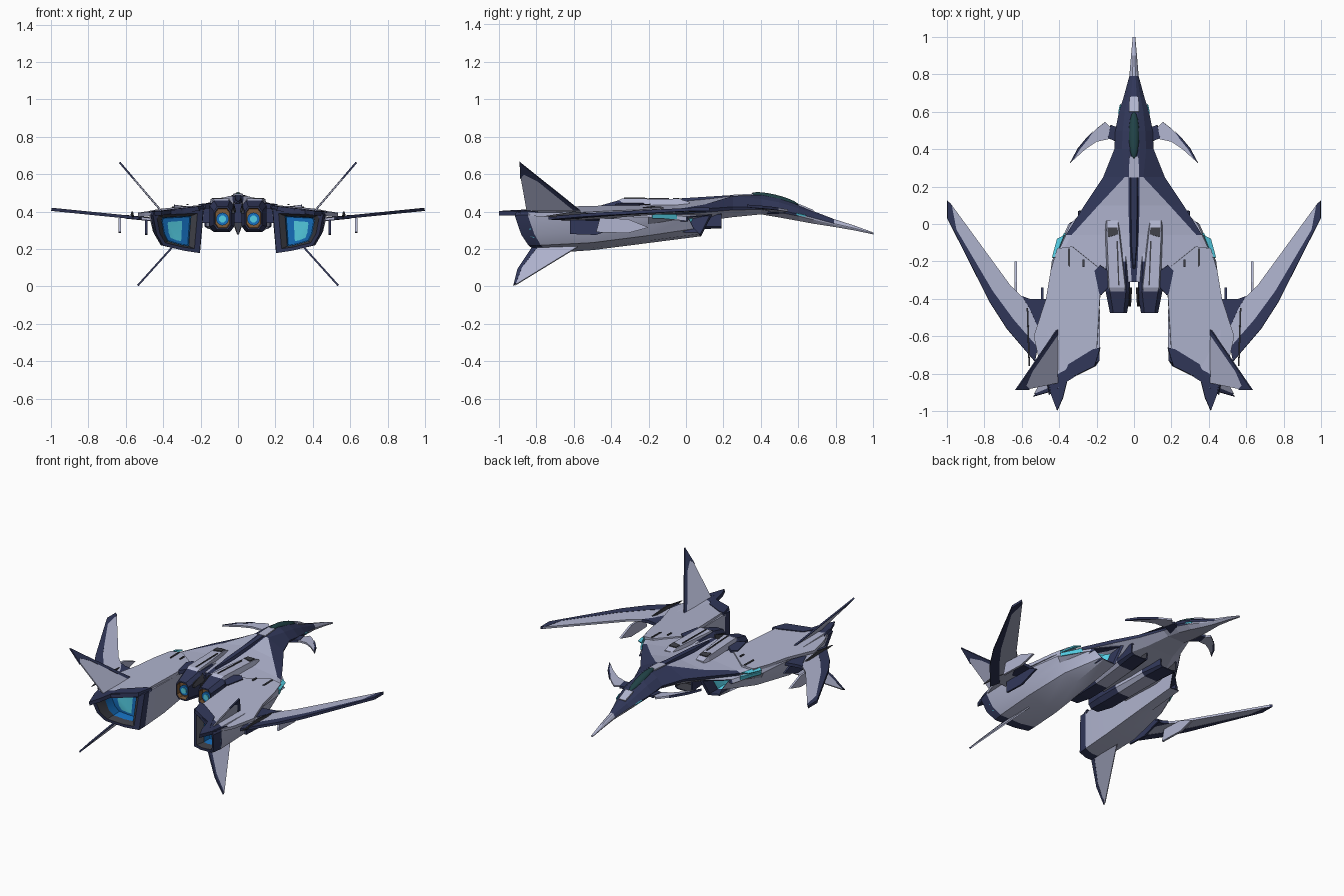
import bpy, bmesh, math
from mathutils import Vector

if "Cube" in bpy.data.objects:
    bpy.data.objects.remove(bpy.data.objects["Cube"])

COLORS = {
    "light_grey": (0.44, 0.463, 0.63), "navy": (0.031, 0.039, 0.102),
    "dark_metal": (0.05, 0.052, 0.065), "canopy_teal": (0.015, 0.055, 0.062),
    "glow_blue": (0.008, 0.16, 0.52), "glow_cyan": (0.09, 0.62, 0.78),
    "bronze": (0.20, 0.10, 0.04),
}
MATS = {}
for n, c in COLORS.items():
    MATS[n] = bpy.data.materials.new(n)
    MATS[n].diffuse_color = (*c, 1)


def build(name, verts, faces, cols, mirror=True, smooth=False):
    """Make an object from points, faces and one colour name per face."""
    me = bpy.data.meshes.new(name)
    bm = bmesh.new()
    vs = [bm.verts.new(v) for v in verts]
    used = sorted(set(cols))
    for f, c in zip(faces, cols):
        bm.faces.new([vs[i] for i in f]).material_index = used.index(c)
    bmesh.ops.recalc_face_normals(bm, faces=bm.faces)
    bm.to_mesh(me)
    bm.free()
    for c in used:
        me.materials.append(MATS[c])
    ob = bpy.data.objects.new(name, me)
    bpy.context.collection.objects.link(ob)
    if mirror:
        ob.modifiers.new("mirror", "MIRROR").use_mirror_merge = False
    if smooth:
        bpy.ops.object.select_all(action="DESELECT")
        ob.select_set(True)
        bpy.context.view_layer.objects.active = ob
        bpy.ops.object.shade_smooth_by_angle(angle=math.radians(25))
    return ob


def loft(name, rings, color, mirror=True, smooth=False, caps=("navy", "navy")):
    """Skin closed rings; color(ring, segment) names the colour."""
    n = len(rings[0])
    verts = [p for r in rings for p in r]
    faces, cols = [], []
    for j in range(len(rings) - 1):
        for i in range(n):
            k = (i + 1) % n
            faces.append((j*n + i, j*n + k, (j+1)*n + k, (j+1)*n + i))
            cols.append(color(j, i))
    faces += [tuple(range(n)), tuple(range((len(rings)-1)*n, len(rings)*n))]
    return build(name, verts, faces, cols + list(caps), mirror, smooth)


def plate(name, pts, mat, t=0.012, mirror=True):
    """Thin slab from a flat 3D outline."""
    P = [Vector(p) for p in pts]
    nrm = sum((P[i].cross(P[(i+1) % len(P)]) for i in range(len(P))), Vector()).normalized()
    return loft(name, [[p + nrm*t/2 for p in P], [p - nrm*t/2 for p in P]],
                lambda j, i: mat, mirror, caps=(mat, mat))


def shrink(ring, fx, dy=0, fz=None):
    fz = fz or fx
    c = sum((Vector(p) for p in ring), Vector()) / len(ring)
    return [Vector((c.x + (p[0]-c.x)*fx, p[1] + (c.y-p[1])*(1-fx) + dy, c.z + (p[2]-c.z)*fz)) for p in ring]


# ---- fuselage: y, half width, spine, paint line, top, edge and bottom heights
ST = [(1.0, .007, .002, .004, .290, .284, .278), (.9, .016, .005, .010, .327, .311, .299),
      (.79, .025, .008, .016, .362, .336, .318), (.68, .055, .015, .035, .404, .366, .335),
      (.6, .08, .02, .05, .437, .387, .35), (.5, .10, .025, .06, .471, .407, .368),
      (.4, .105, .03, .065, .491, .422, .385), (.25, .165, .03, .05, .485, .425, .37),
      (.1, .265, .03, .19, .467, .415, .35), (-.06, .365, .025, .335, .453, .40, .34),
      (-.2, .43, .02, .41, .45, .393, .34), (-.31, .45, .012, .43, .445, .39, .34)]
rings = []
for y, w, s, m, zt, ze, zb in ST:
    zm = ze + (zt - ze)*min(1, (w - m)/(w - s) + .12)
    h = [(s, y, zt - .002), (m, y, zm), (w, y, ze), (w*.97, y, ze - (ze-zb)*.3), (w*.6, y, zb)]
    rings.append(h + [(-x, a, b) for x, a, b in reversed(h)])


def hull_color(j, i):
    if i == 9:                                   # spine strip
        return "navy" if j >= 2 else "light_grey"
    i = min(i, 8 - i)
    if i == 0:                                   # spine to paint line
        return "navy" if 2 <= j < 7 else "light_grey"
    if i == 1:                                   # paint line to edge
        return "navy" if 2 <= j < 9 else "light_grey"
    return "navy" if i == 2 and 4 <= j < 9 else "light_grey"


loft("fuselage", rings, hull_color, mirror=False, caps=("light_grey", "navy"))

# ---- canopy and spine panels
bpy.ops.mesh.primitive_uv_sphere_add(segments=16, ring_count=10, location=(0, .475, .464), rotation=(-.24, 0, 0))
canopy = bpy.context.object
canopy.name = "canopy"
canopy.scale = (.029, .13, .026)
canopy.data.materials.append(MATS["canopy_teal"])
bpy.ops.object.shade_smooth_by_angle()
for n, y0, y1, z0, z1 in (("canopy_front_panel", .68, .6, .404, .437), ("canopy_rear_panel", .36, .25, .491, .485)):
    plate(n, [(-.024, y0, z0), (.024, y0, z0), (.028, y1, z1), (-.028, y1, z1)], "light_grey", .009, False)

# ---- large side nacelles with hollow glowing nozzles and intakes
def sect(y, xi, xo, zt, zb, slant=(0, 0, 0, 0, 0, 0, 0)):
    pts = [(xi, zt), (xo - .01, zt - .012), (xo, zt - .035), (xo - .02, zb + .10),
           (xo - .055, zb + .04), (xi + .1, zb + .012), (xi + .02, zb)]
    return [Vector((x, y + d, z)) for (x, z), d in zip(pts, slant)]


front = sect(.05, .2, .35, .385, .268, (.09, -.05, -.05, -.04, -.01, .02, .03))
rear = sect(-.76, .185, .455, .415, .178, (.03, -.14, -.155, -.12, -.08, -.04, 0))
lip = sect(-.70, .183, .468, .416, .180, (.02, -.13, -.145, -.11, -.075, -.04, 0))
nac = [shrink(front, .5, -.10), shrink(front, .82, -.08), shrink(front, .85), front,
       sect(-.2, .19, .44, .405, .232), sect(-.5, .182, .475, .413, .194), lip, rear,
       shrink(rear, .8), shrink(rear, .58, .05, .68), shrink(rear, .54, .11, .64), shrink(rear, .29, .11, .46)]
NC = ["glow_cyan", "navy", "navy", "light_grey", "light_grey", "light_grey", "navy", "navy",
      "dark_metal", "glow_blue", "glow_blue"]
loft("side_nacelle", nac, lambda j, i: NC[j], smooth=True, caps=("glow_cyan", "glow_cyan"))
plate("nacelle_side_light", [(.447, -.80, .31), (.449, -.835, .31), (.433, -.83, .27), (.431, -.81, .26)], "glow_cyan", .008)


# ---- upper cowls over the nacelles
def on_cowl(pts, lift=0):
    return [(x, y, .443 - .1*x + .02*(y + .3) + lift) for x, y in pts]


plate("cowl", on_cowl([(.18, -.24), (.33, -.12), (.41, -.13), (.445, -.25), (.47, -.4), (.535, -.6), (.50, -.76),
                       (.46, -.85), (.41, -.9), (.35, -.78), (.2, -.7), (.18, -.37)]), "light_grey", .02)
plate("cowl_rear_trim", on_cowl([(.18, -.66), (.22, -.67), (.35, -.75), (.405, -.88), (.475, -.79), (.455, -.88),
                                 (.41, -.998), (.38, -.93), (.355, -.83), (.21, -.76)], .003), "navy", .024)
plate("cowl_inner_trim", on_cowl([(.125, -.26), (.18, -.22), (.21, -.25), (.185, -.37), (.175, -.38), (.13, -.33)], .004), "navy", .026)
plate("cowl_slot", on_cowl([(.342, -.13), (.352, -.13), (.352, -.22), (.342, -.23)], .012), "dark_metal", .006)
plate("cowl_slot_inner", on_cowl([(.265, -.19), (.275, -.19), (.275, -.23), (.265, -.23)], .02), "dark_metal", .006)
plate("edge_light", [(.372, -.06, .405), (.41, -.08, .40), (.437, -.18, .392), (.42, -.18, .41)], "glow_cyan", .009)
plate("edge_light_side", [(.366, -.05, .36), (.37, -.05, .385), (.435, -.18, .385), (.43, -.18, .365)], "glow_cyan", .009)
plate("nose_side_light", [(.07, .64, .373), (.073, .64, .381), (.084, .59, .392), (.081, .59, .382)], "glow_cyan", .005)


# ---- centre engines, running from belly intakes to nozzles
def octa(y, cx, cz, hx, hz, c=.35):
    return [Vector((cx + a*hx, y, cz + b*hz)) for a, b in
            ((1, c), (c, 1), (-c, 1), (-1, c), (-1, -c), (-c, -1), (c, -1), (1, -c))]


mouth = octa(.19, .115, .352, .065, .042, .75)
nozzle = octa(-.475, .083, .365, .046, .062, .6)
eng = [shrink(mouth, .75, -.08), shrink(mouth, .85), mouth, octa(.04, .1, .36, .068, .055, .7),
       octa(-.2, .088, .372, .066, .08, .65), octa(-.36, .086, .375, .066, .085, .65), nozzle,
       shrink(nozzle, .86), shrink(nozzle, .8, .03)]
EC = ["dark_metal", "navy", "navy", "light_grey", "navy", "navy", "navy", "bronze"]
loft("centre_engine", eng, lambda j, i: EC[j], caps=("dark_metal", "bronze"))
for n, r, y, c in (("engine_glow", .034, -.450, "glow_blue"), ("engine_glow_core", .019, -.456, "glow_cyan")):
    disc = [(.083 + r*math.cos(k*math.pi/8), y, .36 + r*math.sin(k*math.pi/8)) for k in range(16)]
    plate(n, disc, c, .01)

# engine top fairings with a scoop slot, and rear flaps
def box_ring(y, x0, x1, z0, z1):
    return [(x0, y, z0), (x1, y, z0), (x1 - .012, y, z1), (x0 + .012, y, z1)]


loft("engine_fairing", [box_ring(.02, .075, .155, .42, .45), box_ring(-.03, .07, .158, .42, .466),
                        box_ring(-.34, .035, .145, .42, .470), box_ring(-.36, .04, .14, .42, .46)],
     lambda j, i: "light_grey", caps=("light_grey", "navy"))
plate("fairing_slot", [(.088, -.02, .466), (.142, -.02, .466), (.138, -.07, .470), (.085, -.055, .470)], "dark_metal", .006)
plate("fairing_groove", [(.086, -.09, .469), (.094, -.09, .469), (.084, -.33, .473), (.078, -.33, .473)], "dark_metal", .005)
loft("engine_flap", [box_ring(-.34, .01, .036, .40, .45), box_ring(-.44, .016, .034, .39, .42)],
     lambda j, i: "dark_metal", caps=("dark_metal", "dark_metal"))
loft("tail_spine", [box_ring(.25, -.028, .028, .46, .488), box_ring(-.1, -.026, .026, .43, .466),
                    box_ring(-.24, -.014, .014, .43, .455)], lambda j, i: "navy", mirror=False)


# ---- forward-swept wings
def on_wing(pts, lift=0):
    return [(x, y, .362 + .1*(x - .5) + lift) for x, y in pts]


plate("wing", on_wing([(.44, -.45), (.56, -.425), (.66, -.33), (.985, .115), (.955, -.03), (.76, -.37),
                       (.65, -.53), (.53, -.67), (.44, -.66)]), "light_grey", .014)
plate("wing_edge_trim", on_wing([(.998, .125), (.975, .10), (.95, -.03), (.755, -.36), (.645, -.51), (.515, -.66),
                                 (.53, -.735), (.68, -.56), (.77, -.42), (.998, .03)]), "navy", .017)
plate("wing_root_trim", on_wing([(.45, -.40), (.56, -.40), (.60, -.385), (.56, -.45), (.52, -.54), (.45, -.5)]), "navy", .02)
# pods hanging below the wings
plate("outer_wing_pod", [(.632, -.2, .315), (.632, -.31, .36), (.632, -.46, .365), (.632, -.48, .29), (.632, -.31, .285)], "light_grey", .014)
plate("inner_wing_pod", [(.49, -.34, .325), (.49, -.42, .36), (.49, -.62, .355), (.49, -.62, .28), (.49, -.48, .275)], "navy", .012)
plate("wing_rear_spike", [(.57, -.45, .385), (.565, -.60, .40), (.56, -.76, .375), (.565, -.58, .36)], "dark_metal", .008)


# ---- tail fins, given as (y, z) outlines on slanted planes
def upper(pts):
    return [(.425 + .855*(z - .42), y, z) for y, z in pts]


def lower(pts):
    return [(.36 + .9*(.2 - z), y, z) for y, z in pts]


plate("upper_fin", upper([(-.58, .40), (-.79, .57), (-.87, .62), (-.883, .585), (-.85, .40)]), "light_grey", .008)
plate("upper_fin_edge", upper([(-.56, .40), (-.69, .505), (-.80, .592), (-.888, .663), (-.886, .575), (-.865, .60),
                               (-.79, .562), (-.59, .40)]), "navy", .010)
plate("lower_fin", lower([(-.58, .21), (-.76, .10), (-.91, .008), (-.875, .10), (-.79, .21)]), "light_grey", .008)
plate("lower_fin_edge", lower([(-.79, .21), (-.875, .10), (-.905, .02), (-.922, .004), (-.90, .09), (-.82, .21)]), "navy", .010)


# ---- canards near the cockpit
def canard(pts):
    return [(x, y, .385 + .13*x) for x, y in pts]


plate("canard", canard([(.12, .51), (.155, .545), (.20, .51), (.25, .46), (.30, .395), (.338, .33), (.26, .40),
                        (.20, .44), (.13, .455)]), "light_grey")
plate("canard_edge_trim", canard([(.22, .495), (.25, .465), (.30, .405), (.343, .325), (.32, .35), (.29, .40), (.245, .455)]), "navy", .015)
plate("canard_mount", canard([(.07, .51), (.125, .53), (.14, .46), (.07, .43)]), "navy", .016)

for m in bpy.data.materials:
    if m.users and not m.is_grease_pencil:
        m.use_nodes = True
        m.node_tree.nodes["Principled BSDF"].inputs["Base Color"].default_value = m.diffuse_color
